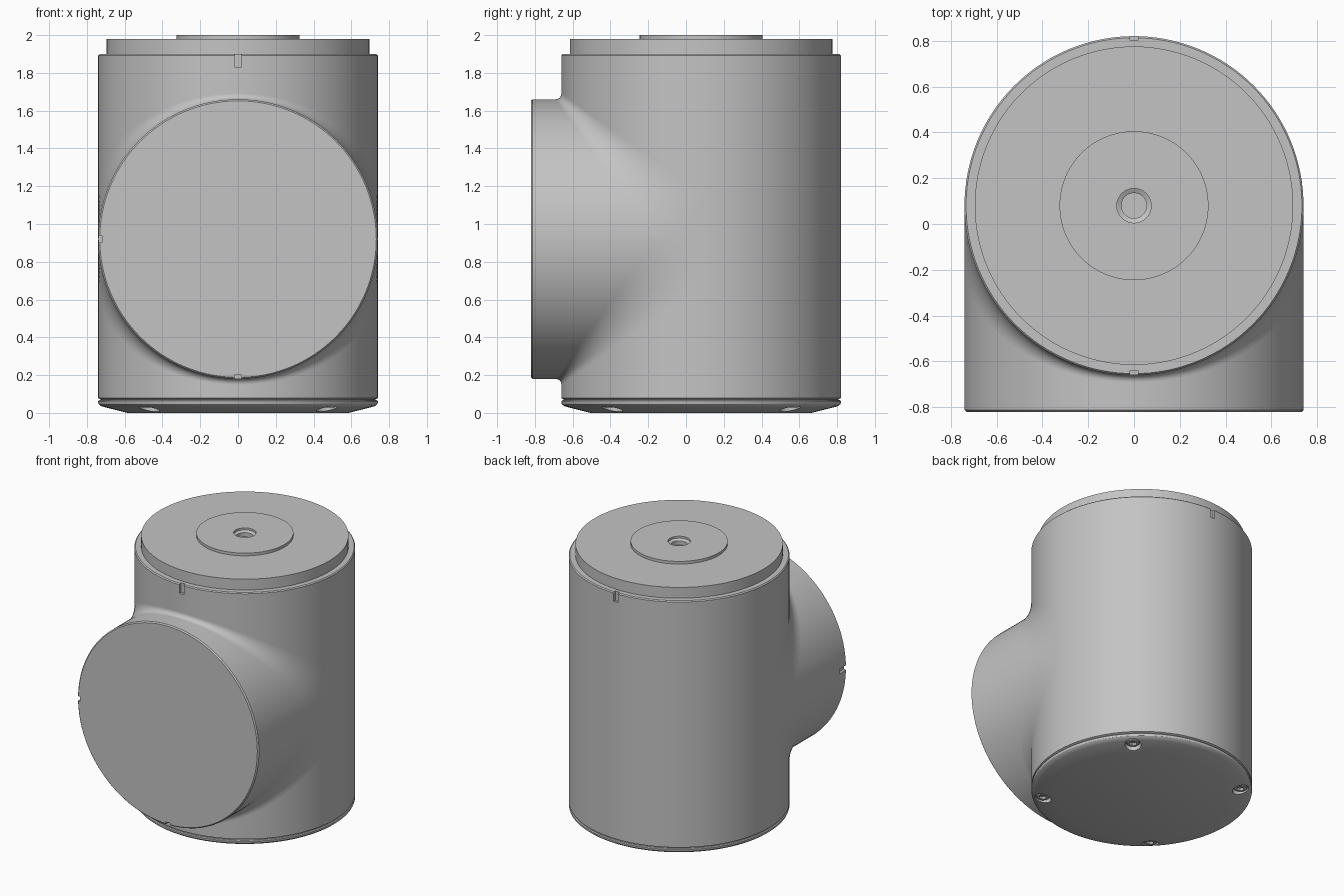
import bpy, bmesh
from math import sin, cos, pi, radians

cube = bpy.data.objects.get("Cube")
if cube:
    bpy.data.objects.remove(cube, do_unlink=True)

R = 0.74          # radius of both barrels
CY = 0.08         # y of the upright axis
CZ = 0.92         # z of the branch axis
SEG = 128

grey = bpy.data.materials.new("satin grey")
grey.use_nodes = True
colour = (0.55, 0.55, 0.55, 1)
grey.diffuse_color = colour
grey.node_tree.nodes["Principled BSDF"].inputs["Base Color"].default_value = colour


def finish(name, bm, loc=(0, 0, 0), rot=(0, 0, 0)):
    mesh = bpy.data.meshes.new(name)
    bm.to_mesh(mesh)
    bm.free()
    mesh.materials.append(grey)
    ob = bpy.data.objects.new(name, mesh)
    ob.location, ob.rotation_euler = loc, rot
    bpy.context.collection.objects.link(ob)
    return ob


def activate(ob):
    bpy.ops.object.select_all(action="DESELECT")
    ob.select_set(True)
    bpy.context.view_layer.objects.active = ob


def smooth(ob):
    activate(ob)
    bpy.ops.object.shade_smooth_by_angle(angle=radians(25))


def lathe(name, profile, loc=(0, CY, 0), rot=(0, 0, 0), seg=SEG):
    """Closed solid turned from (radius, height) points, bottom to top."""
    bm = bmesh.new()
    rings = [[bm.verts.new((r * cos(2 * pi * i / seg), r * sin(2 * pi * i / seg), z))
              for i in range(seg)] for r, z in profile]
    for a, b in zip(rings, rings[1:]):
        for i in range(seg):
            j = (i + 1) % seg
            bm.faces.new((a[i], a[j], b[j], b[i]))
    bm.faces.new(rings[0][::-1])
    bm.faces.new(rings[-1])
    return finish(name, bm, loc, rot)


def box(name, centre, size):
    bm = bmesh.new()
    bmesh.ops.create_cube(bm, size=1)
    bmesh.ops.scale(bm, vec=size, verts=bm.verts)
    return finish(name, bm, centre)


def cut(ob, cutters):
    for cutter in cutters:
        cutter.hide_render = True
        mod = ob.modifiers.new("cut", "BOOLEAN")
        mod.operation, mod.solver, mod.object = "DIFFERENCE", "EXACT", cutter
        activate(ob)
        bpy.ops.object.modifier_apply(modifier=mod.name)
        bpy.data.objects.remove(cutter, do_unlink=True)


# Upright barrel with index notches at the front and back of its top rim
body = lathe("main_barrel", [(R - .012, .066), (R - .012, .072), (R, .078),
                             (R, 1.893), (R - .007, 1.9)])
cut(body, [box("notch_cutter", (0, CY + s * R, 1.88), (.036, .04, .1)) for s in (-1, 1)])
smooth(body)

# Branch barrel facing forward, notched at one side and underneath
branch = lathe("branch_barrel", [(R, 0), (R, .892), (R - .008, .9)],
               (0, CY, CZ), (pi / 2, 0, 0))
cut(branch, [box("side_notch_cutter", (-R, -.79, CZ), (.04, .1, .036)),
             box("lower_notch_cutter", (0, -.79, CZ - R), (.036, .1, .04))])
smooth(branch)


# Blends between the barrels: the radius grows towards the sides
def blend(name, side, steps=64, arc=10):
    bm = bmesh.new()
    rows = []
    for i in range(steps + 1):
        t = -pi / 2 + pi * i / steps
        x, d = R * sin(t), R * cos(t)
        r = .03 + .2 * (1 - d / R)
        row = []
        for k in range(arc + 1):
            a = pi / 2 * k / arc
            row.append(bm.verts.new((x, CY - d - r + r * sin(a),
                                     CZ + side * (d + r - r * cos(a)))))
        rows.append(row)
    for p, q in zip(rows, rows[1:]):
        for k in range(arc):
            face = (p[k], q[k], q[k + 1], p[k + 1])
            bm.faces.new(face if side > 0 else face[::-1])
    # flat webs where the blend meets the widest line of the barrels
    for row, s in ((rows[0], -1), (rows[-1], 1)):
        corner = bm.verts.new((s * R, CY, CZ))
        for k in range(arc):
            face = (corner, row[k + 1], row[k])
            bm.faces.new(face if s * side > 0 else face[::-1])
    smooth(finish(name, bm))


blend("upper_blend", 1)
blend("lower_blend", -1)

# Top collar and hub with a countersunk centre hole
smooth(lathe("top_collar", [(.695, 1.88), (.695, 1.98)]))
hub = lathe("top_hub", [(.325, 1.9), (.325, 2.0)])
collar = bpy.data.objects["top_collar"]
for part in (collar, hub):
    cut(part, [lathe("centre_hole_cutter", [(.055, 1.945), (.055, 1.975),
                                            (.075, 1.985), (.075, 2.02)], seg=48)])
    smooth(part)

# Bottom cover with a sloped rim and four counterbored screws
cover = lathe("bottom_cover", [(.585, 0), (.705, .03), (.725, .036), (.737, .046),
                               (R, .055), (R, .062), (R - .006, .067)])
spots = [(.47 * sx, CY + .47 * sy) for sx in (-1, 1) for sy in (-1, 1)]
cut(cover, [lathe("screw_hole_cutter", [(.055, -.02), (.055, .05)], (x, y, 0), seg=32)
            for x, y in spots])
smooth(cover)
for n, (x, y) in enumerate(spots, 1):
    screw = lathe(f"cover_screw_{n}", [(.04, .028), (.046, .033), (.046, .055)],
                  (x, y, 0), seg=32)
    cut(screw, [lathe("socket_cutter", [(.025, .01), (.025, .045)], (x, y, 0), seg=6)])
    smooth(screw)
